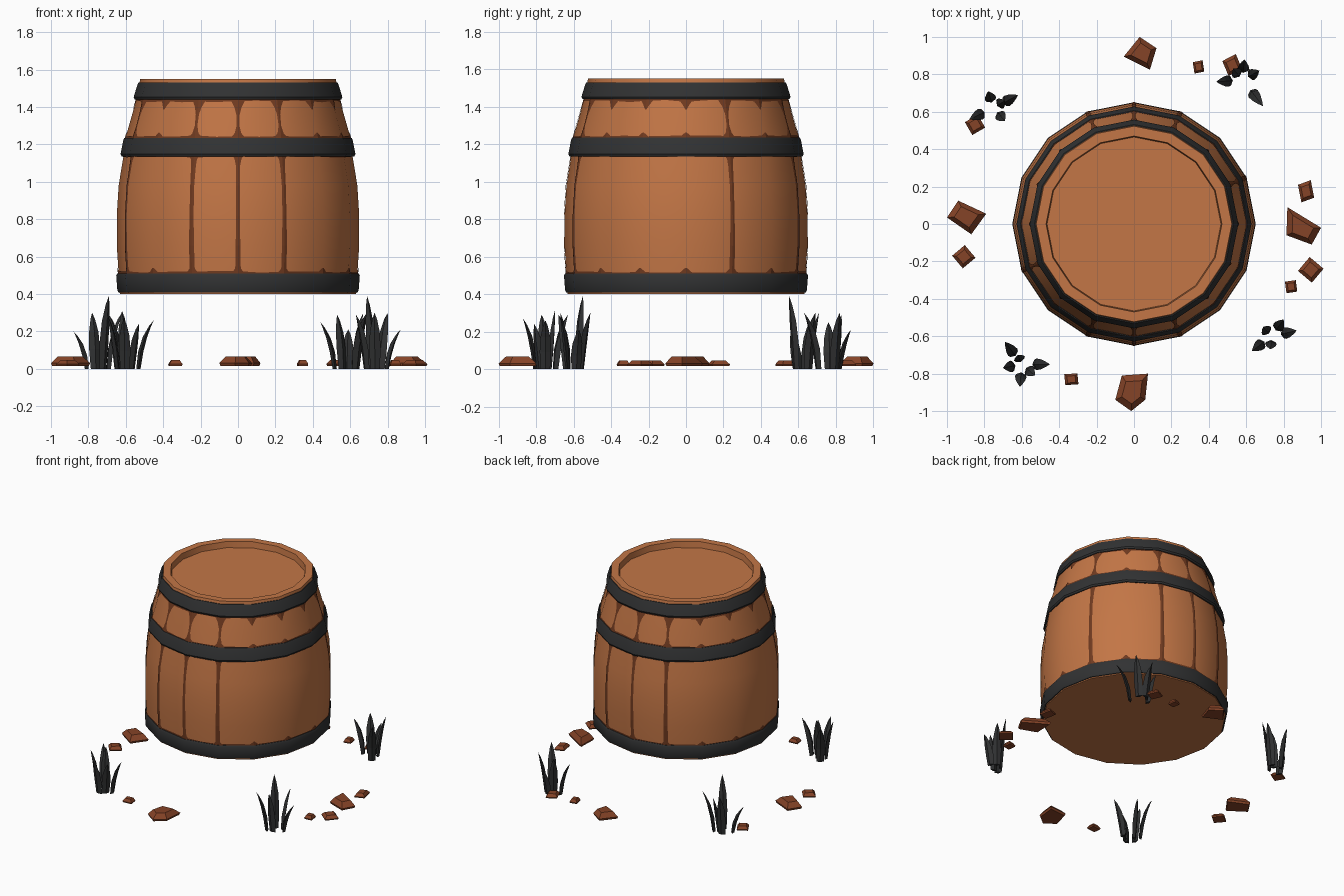
import bpy, bmesh, math, random
from mathutils import Vector

if "Cube" in bpy.data.objects:
    bpy.data.objects.remove(bpy.data.objects["Cube"])

random.seed(4)
SIDES = 16
STEP = 2 * math.pi / SIDES


def material(name, rgb):
    m = bpy.data.materials.new(name)
    m.diffuse_color = (*rgb, 1)
    m.use_nodes = True
    m.node_tree.nodes["Principled BSDF"].inputs["Base Color"].default_value = m.diffuse_color
    return m


WOOD = material("wood", (0.546, 0.181, 0.061))
SEAM = material("dark wood seam", (0.16, 0.042, 0.014))
IRON = material("dark iron", (0.031, 0.032, 0.033))
GRASS = material("dark grass", (0.029, 0.030, 0.031))
STONE = material("brown stone", (0.235, 0.056, 0.020))


def finish(name, bm, mat, closed=True, smooth=None):
    if closed:
        bmesh.ops.recalc_face_normals(bm, faces=bm.faces)
    me = bpy.data.meshes.new(name)
    bm.to_mesh(me)
    bm.free()
    me.materials.append(mat)
    ob = bpy.data.objects.new(name, me)
    bpy.context.collection.objects.link(ob)
    if smooth:
        bpy.ops.object.select_all(action='DESELECT')
        ob.select_set(True)
        bpy.context.view_layer.objects.active = ob
        bpy.ops.object.shade_smooth_by_angle(angle=math.radians(smooth))
    return ob


def lathe(name, profile, mat, ring=False):
    """Turn a (radius, z) profile; a ring closes on itself, otherwise ends are capped."""
    bm = bmesh.new()
    loops = [[bm.verts.new((r * math.cos(i * STEP), r * math.sin(i * STEP), z))
              for i in range(SIDES)] for r, z in profile]
    pairs = list(zip(loops, loops[1:]))
    if ring:
        pairs.append((loops[-1], loops[0]))
    else:
        bm.faces.new(loops[0])
        bm.faces.new(loops[-1])
    for a, b in pairs:
        for i in range(SIDES):
            j = (i + 1) % SIDES
            bm.faces.new((a[i], a[j], b[j], b[i]))
    return finish(name, bm, mat, smooth=32)


# Barrel body with a recessed lid
OUTER = [(0.632, 0.40), (0.639, 0.52), (0.648, 0.66), (0.648, 0.82), (0.638, 0.98),
         (0.612, 1.14), (0.600, 1.24), (0.540, 1.45), (0.523, 1.55)]
lathe("barrel_body", OUTER + [(0.47, 1.55), (0.465, 1.505)], WOOD)

# Iron hoops
for name, z0, r0, z1, r1 in (("bottom_hoop", 0.408, 0.645, 0.51, 0.651),
                             ("middle_hoop", 1.135, 0.628, 1.235, 0.613),
                             ("top_hoop", 1.44, 0.558, 1.53, 0.538)):
    lathe(name, [(r0 - 0.04, z0), (r0 - 0.006, z0), (r0, z0 + 0.012), (r1, z1 - 0.012),
                 (r1 - 0.006, z1), (r1 - 0.04, z1)], IRON, ring=True)


def on_barrel(angle, z, lift=0.004):
    """Point just above the faceted barrel wall."""
    for (r0, z0), (r1, z1) in zip(OUTER, OUTER[1:]):
        if z <= z1:
            break
    r = r0 + (r1 - r0) * (z - z0) / (z1 - z0) + lift
    r *= math.cos(STEP / 2) / math.cos((angle % STEP) - STEP / 2)
    return (r * math.cos(angle), r * math.sin(angle), z)


def add_seam(bm, angle, rows):
    """Strip up the wall from (z, half width) rows."""
    grid = [[bm.verts.new(on_barrel(angle + k * w / 0.62, z)) for k in (-1, 0, 1)]
            for z, w in rows]
    for a, b in zip(grid, grid[1:]):
        for k in (0, 1):
            bm.faces.new((a[k], a[k + 1], b[k + 1], b[k]))


# Stave seams: long ones on some staves, short notches by the hoops on the rest
bm = bmesh.new()
LONG = {1, 3, 4, 5, 9, 11, 12, 13}
for i in range(SIDES):
    a = i * STEP
    if i in LONG:
        w = 0.012 if i % 4 == 0 else 0.014
        add_seam(bm, a, [(0.505, 0.04), (0.535, 0.015), (0.58, w), (0.66, w), (0.82, w * 0.8),
                         (0.98, w * 0.8), (1.09, w), (1.12, 0.018), (1.14, 0.03)])
        add_seam(bm, a, [(1.23, 0.045), (1.26, 0.018), (1.30, 0.008), (1.36, 0.01),
                         (1.40, 0.022), (1.445, 0.05)])
    else:
        add_seam(bm, a, [(0.505, 0.045), (0.525, 0.02), (0.54, 0.004)])
        add_seam(bm, a, [(1.23, 0.045), (1.25, 0.02), (1.262, 0.004)])
        add_seam(bm, a, [(1.385, 0.004), (1.41, 0.02), (1.445, 0.05)])
finish("stave_seams", bm, SEAM, closed=False)

# Uneven dark edges beside the hoops
bm = bmesh.new()
for z, way, size in ((0.505, 1, 0.014), (1.23, 1, 0.014), (1.445, -1, 0.016), (1.14, -1, 0.008)):
    n = SIDES * 2
    heights = [size * random.uniform(0.6, 1.3) for _ in range(n)]
    for i in range(n):
        j = (i + 1) % n
        quad = [on_barrel(i * STEP / 2, z, 0.003), on_barrel(j * STEP / 2, z, 0.003),
                on_barrel(j * STEP / 2, z + way * heights[j], 0.003),
                on_barrel(i * STEP / 2, z + way * heights[i], 0.003)]
        bm.faces.new([bm.verts.new(p) for p in (quad if way > 0 else quad[::-1])])
finish("hoop_edges", bm, SEAM, closed=False)


def add_blade(bm, base, tip, width):
    """Curved leaf with a diamond section that tapers to its tip."""
    base, tip = Vector(base), Vector(tip)
    lean = Vector((tip.x - base.x, tip.y - base.y, 0)).normalized()
    side = Vector((-lean.y, lean.x, 0))
    bend = Vector((base.x, base.y, tip.z * 0.62)) + lean * 0.012
    rows = []
    for t, w in ((0, 0.8), (0.3, 1), (0.6, 0.85), (0.85, 0.42)):
        p = base * (1 - t) ** 2 + bend * 2 * t * (1 - t) + tip * t * t
        h = side * width * w
        d = lean * 0.014 * w
        rows.append([bm.verts.new(q) for q in (p + h, p + d, p - h, p - d)])
    end = bm.verts.new(tip)
    bm.faces.new(rows[0])
    for a, b in zip(rows, rows[1:]):
        for k in range(4):
            bm.faces.new((a[k], a[(k + 1) % 4], b[(k + 1) % 4], b[k]))
    for k in range(4):
        bm.faces.new((rows[-1][k], rows[-1][(k + 1) % 4], end))


# Grass tufts: centre and leaf tips
TUFTS = [((0.58, 0.77), [(0.44, 0.76, 0.25), (0.59, 0.88, 0.21), (0.67, 0.82, 0.30),
                         (0.69, 0.63, 0.30), (0.53, 0.83, 0.29)]),
         ((-0.75, 0.62), [(-0.78, 0.71, 0.30), (-0.62, 0.69, 0.30), (-0.88, 0.56, 0.20),
                          (-0.69, 0.55, 0.39), (-0.69, 0.66, 0.25)]),
         ((-0.60, -0.75), [(-0.69, -0.63, 0.29), (-0.45, -0.75, 0.26), (-0.61, -0.87, 0.27),
                           (-0.70, -0.77, 0.29), (-0.53, -0.81, 0.24), (-0.62, -0.70, 0.31)]),
         ((0.735, -0.60), [(0.63, -0.68, 0.29), (0.87, -0.57, 0.21), (0.80, -0.51, 0.30),
                           (0.69, -0.55, 0.39), (0.73, -0.67, 0.30)])]
for n, ((cx, cy), tips) in enumerate(TUFTS):
    bm = bmesh.new()
    for x, y, z in tips:
        k = 0.45
        add_blade(bm, (cx + (x - cx) * k, cy + (y - cy) * k, 0), (x, y, z), 0.031)
    finish(f"grass_tuft_{n + 1}", bm, GRASS)


def stone(name, outline, z0, z1):
    """Flat chipped stone: outline, sloping shoulder and smaller top."""
    bm = bmesh.new()
    c = sum((Vector(p) for p in outline), Vector((0, 0))) / len(outline)
    loops = []
    for s, z in ((0.93, z0), (1, z0 + 0.3 * (z1 - z0)), (0.62, z1)):
        loops.append([bm.verts.new((*(c + (Vector(p) - c) * s), z)) for p in outline])
    bm.faces.new(loops[0])
    bm.faces.new(loops[-1])
    n = len(outline)
    for a, b in zip(loops, loops[1:]):
        for i in range(n):
            bm.faces.new((a[i], a[(i + 1) % n], b[(i + 1) % n], b[i]))
    finish(name, bm, STONE)


# Large stones on the four sides
LARGE = {"back": [(0.03, 1.0), (0.12, 0.94), (0.085, 0.825), (-0.055, 0.895)],
         "left": [(-0.94, 0.125), (-0.79, 0.055), (-0.87, -0.055), (-1.0, 0.035)],
         "right": [(0.82, 0.09), (1.0, -0.02), (0.95, -0.11), (0.815, -0.06)],
         "front": [(-0.065, -0.81), (0.075, -0.80), (0.06, -0.94), (-0.015, -1.0), (-0.10, -0.94)]}
for where, outline in LARGE.items():
    stone(f"large_stone_{where}", outline, 0.015, 0.066)

# Small stones: centre, half sizes, turn
SMALL = [(0.345, 0.84, 0.03, 0.035, 10), (0.525, 0.85, 0.045, 0.05, 25),
         (-0.85, 0.53, 0.045, 0.045, 30), (-0.91, -0.175, 0.05, 0.05, 40),
         (0.92, 0.175, 0.04, 0.055, 15), (0.945, -0.245, 0.055, 0.055, 50),
         (0.84, -0.335, 0.033, 0.035, 8), (-0.335, -0.83, 0.04, 0.033, 5)]
for n, (x, y, a, b, turn) in enumerate(SMALL):
    pts = [(x + a * 1.25 * math.cos(math.radians(turn + 45 + 90 * k)),
            y + b * 1.25 * math.sin(math.radians(turn + 45 + 90 * k))) for k in range(4)]
    stone(f"small_stone_{n + 1}", pts, 0.016, 0.046)
